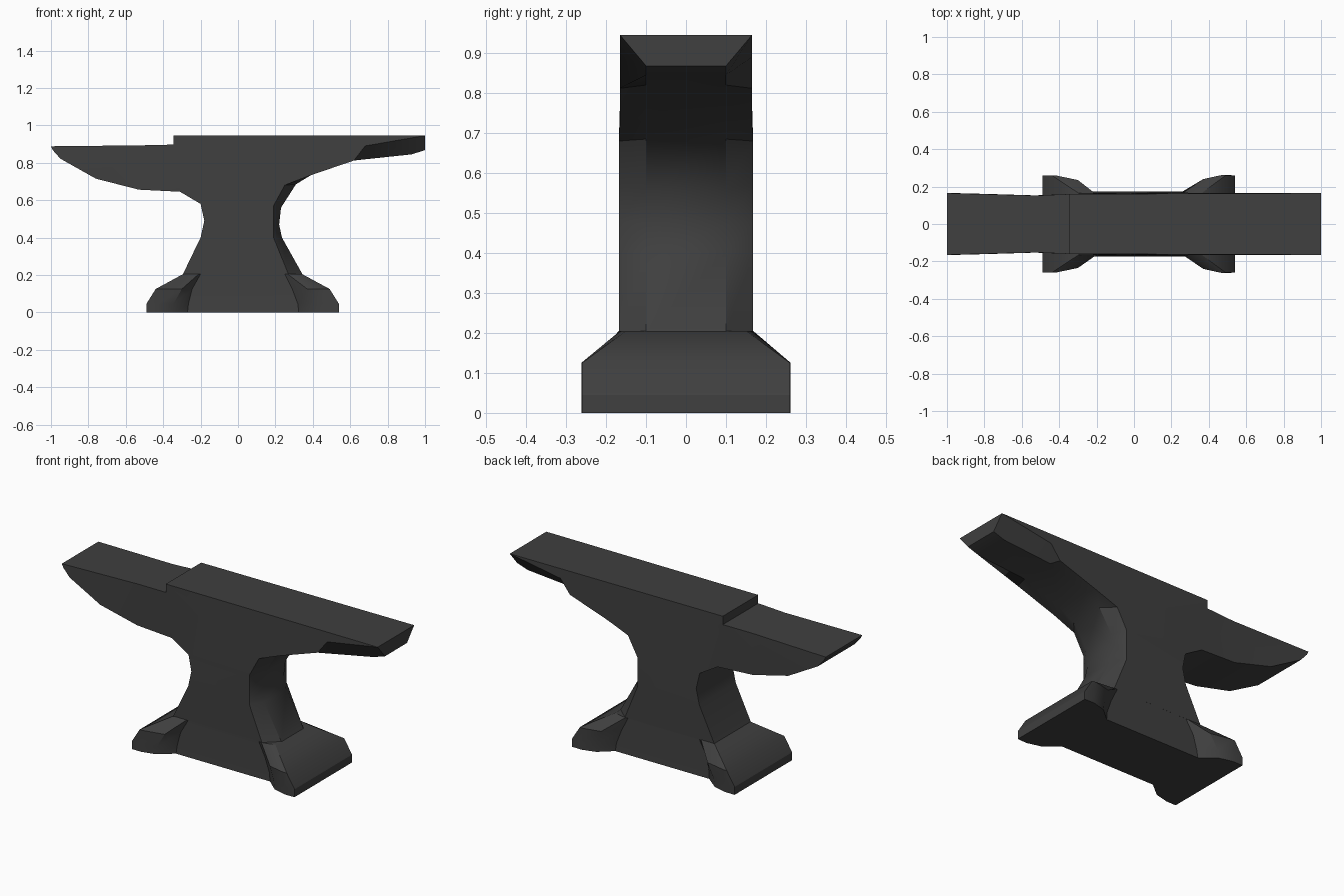
import bpy, bmesh, math

if "Cube" in bpy.data.objects:
    bpy.data.objects.remove(bpy.data.objects["Cube"])


iron = bpy.data.materials.new("dark_iron")
iron.diffuse_color = (0.05, 0.05, 0.05, 1)
iron.use_nodes = True
iron.node_tree.nodes["Principled BSDF"].inputs["Base Color"].default_value = iron.diffuse_color


def finish(bm, name):
    bmesh.ops.remove_doubles(bm, verts=bm.verts, dist=1e-5)
    bmesh.ops.triangulate(bm, faces=[f for f in bm.faces if len(f.verts) > 4])
    bmesh.ops.recalc_face_normals(bm, faces=bm.faces)
    mesh = bpy.data.meshes.new(name)
    bm.to_mesh(mesh)
    bm.free()
    mesh.materials.append(iron)
    ob = bpy.data.objects.new(name, mesh)
    bpy.context.collection.objects.link(ob)
    bpy.ops.object.select_all(action='DESELECT')
    ob.select_set(True)
    bpy.context.view_layer.objects.active = ob
    bpy.ops.object.shade_smooth_by_angle(angle=math.radians(30))
    return ob


# Body: a side outline spanned across y; the heel side bulges in the middle.
# heel: edge x, edge z, middle x, middle z (from the base up to the tip)
heel = [(.27, .203, .345, .203), (.19, .40, .235, .40), (.19, .48, .22, .47),
        (.19, .57, .23, .56), (.25, .68, .31, .685), (.38, .73, .40, .74),
        (.62, .812, .63, .82), (.68, .89, .93, .845), (1, .945, 1, .868)]
# horn: x, z, half width (from the step round to the base)
horn = [(-.345, .945, .16), (-.345, .897, .16), (-.52, .893, .152),
        (-1, .888, .165), (-.99, .867, .165), (-.95, .822, .165),
        (-.76, .715, .16), (-.53, .656, .153), (-.31, .645, .158),
        (-.20, .58, .162), (-.18, .49, .165), (-.20, .40, .165),
        (-.295, .203, .165)]

bm = bmesh.new()
ribs = []
for xe, ze, xm, zm in heel:
    w = .168 if xe < .3 else .165
    ribs.append([bm.verts.new(p) for p in
                 ((xe, -w, ze), (xm, -.1, zm), (xm, .1, zm), (xe, w, ze))])
for x, z, w in horn:
    ribs.append([bm.verts.new((x, y, z)) for y in (-w, -.1, .1, w)])
n = len(ribs)
for i in range(n):
    a, b = ribs[i], ribs[(i + 1) % n]
    if i == len(heel) - 1:      # flat top, with the trapezoid end below it
        tip = a
        bm.faces.new((a[0], a[3], b[3], b[2], b[1], b[0]))
        bm.faces.new((a[0], a[1], a[2], a[3]))
        continue
    for k in range(3):
        bm.faces.new((a[k], a[k + 1], b[k + 1], b[k]))
for side in (0, 3):
    bm.faces.new([r[side] for r in ribs])
finish(bm, "anvil_body")

# Base: flared feet, lofted through four levels; each level lists half the plan
levels = [
    (0, [(-.49, .26), (-.43, .26), (-.35, .24), (-.27, .175),
         (.325, .175), (.40, .24), (.48, .262), (.54, .26)]),
    (.045, [(-.49, .26), (-.43, .26), (-.345, .24), (-.265, .172),
            (.32, .172), (.395, .24), (.48, .262), (.54, .26)]),
    (.125, [(-.44, .26), (-.42, .26), (-.30, .235), (-.245, .169),
            (.29, .169), (.37, .24), (.47, .262), (.49, .26)]),
    (.205, [(-.293, .163), (-.28, .165), (-.21, .165), (-.20, .165),
            (.25, .168), (.265, .168), (.29, .165), (.342, .15)]),
]
bm = bmesh.new()
rings = []
for z, half in levels:
    plan = [(x, -y) for x, y in half] + half[::-1]
    rings.append([bm.verts.new((x, y, z)) for x, y in plan])
for lo, hi in zip(rings, rings[1:]):
    for i in range(len(lo)):
        j = (i + 1) % len(lo)
        bm.faces.new((lo[i], lo[j], hi[j], hi[i]))
bm.faces.new(rings[0][::-1])
bm.faces.new(rings[-1])
finish(bm, "anvil_base")
